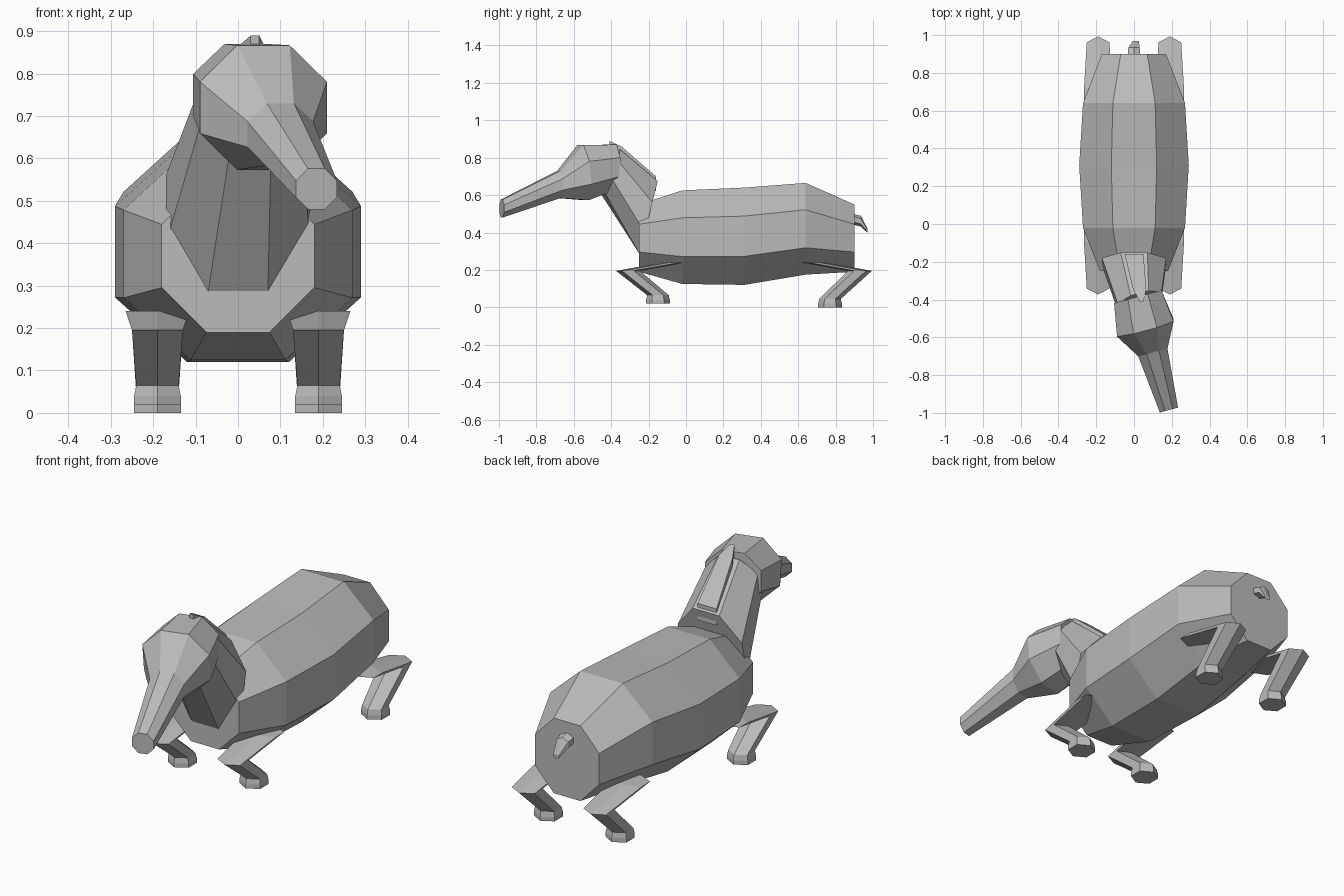
import bpy, bmesh, math
from mathutils import Vector

default_cube = bpy.data.objects.get("Cube")
if default_cube:
    bpy.data.objects.remove(default_cube, do_unlink=True)

tone = (0.5, 0.5, 0.5, 1)
clay = bpy.data.materials.new("grey clay")
clay.use_nodes = True
clay.diffuse_color = tone
clay.node_tree.nodes["Principled BSDF"].inputs["Base Color"].default_value = tone


def polygon(centre, across, up, sides):
    """Regular polygon with flat flanks, spanned by two half-axes."""
    step = math.tau / sides
    reach = 1 / math.cos(step / 2)
    angles = [(index + 0.5) * step for index in range(sides)]
    return [Vector(centre) + reach * (across * math.cos(a) + up * math.sin(a)) for a in angles]


def upright(y, z, width, height, x=0, turn=0, lean=0, sides=8):
    """Cross-section standing across the body; lean tips its top backward."""
    across = Vector((math.cos(turn), math.sin(turn), 0)) * width
    up = Vector((0, lean, 1)) * height
    return polygon((x, y, z), across, up, sides)


def level(x, y, z, width, depth):
    """Six-sided cross-section lying flat, for the legs."""
    return polygon((x, y, z), Vector((width, 0, 0)), Vector((0, depth, 0)), sides=6)


def loft(name, rings):
    """Skin a row of matching rings and cap both ends."""
    bm = bmesh.new()
    rows = [[bm.verts.new(point) for point in ring] for ring in rings]
    for near, far in zip(rows, rows[1:]):
        for index in range(len(near)):
            before = index - 1
            bm.faces.new((near[before], near[index], far[index], far[before]))
    bm.faces.new(rows[0])
    bm.faces.new(rows[-1])
    bmesh.ops.recalc_face_normals(bm, faces=bm.faces)
    mesh = bpy.data.meshes.new(name)
    bm.to_mesh(mesh)
    bm.free()
    mesh.materials.append(clay)
    part = bpy.data.objects.new(name, mesh)
    bpy.context.collection.objects.link(part)


# Barrel-shaped body, from chest to rump
loft("body", [
    upright(y=-0.25, z=0.37, width=0.18, height=0.18),
    upright(y=-0.02, z=0.375, width=0.27, height=0.25),
    upright(y=0.31, z=0.38, width=0.29, height=0.26),
    upright(y=0.64, z=0.42, width=0.27, height=0.245),
    upright(y=0.9, z=0.37, width=0.17, height=0.18),
])

# Neck, rising forward to a head that looks to the left
look = math.radians(15)
loft("neck", [
    upright(y=-0.2, z=0.48, width=0.17, height=0.195, lean=0.25),
    upright(x=0.03, y=-0.41, z=0.735, width=0.12, height=0.11, turn=look, lean=0.4),
])

# Head with a long tapering snout
loft("head", [
    upright(x=0.02, y=-0.385, z=0.75, width=0.13, height=0.12, turn=look),
    upright(x=0.06, y=-0.55, z=0.72, width=0.155, height=0.147, turn=look, lean=-0.1),
    upright(x=0.1, y=-0.68, z=0.657, width=0.08, height=0.073, turn=look),
    upright(x=0.185, y=-0.985, z=0.528, width=0.05, height=0.048, turn=look),
])

# Mane ridge along the back of the neck
loft("mane", [
    upright(y=-0.16, z=0.66, width=0.05, height=0.04, sides=4),
    upright(x=0.03, y=-0.345, z=0.81, width=0.035, height=0.05, sides=4),
    upright(x=0.04, y=-0.41, z=0.865, width=0.01, height=0.025, sides=4),
])

# Short drooping tail
loft("tail", [
    upright(y=0.88, z=0.475, width=0.035, height=0.025, sides=6),
    upright(y=0.935, z=0.46, width=0.03, height=0.025, sides=6),
    upright(x=0.01, y=0.97, z=0.41, width=0.015, height=0.01, sides=6),
])


def leg(name, x, knee, facing, lift):
    """Thigh reaching out of the belly, bent knee, shin slanting back under."""
    ankle = knee - facing * 0.16
    loft(name, [
        level(x, knee - facing * 0.25, z=0.24, width=0.075, depth=0.055),
        level(x, knee, z=0.195, width=0.06, depth=0.055),
        level(x, ankle, z=lift + 0.045, width=0.05, depth=0.05),
        level(x, ankle, z=lift + 0.02, width=0.055, depth=0.055),
        level(x, ankle, z=lift, width=0.055, depth=0.055),
    ])


# Front knees point forward, back knees point backward
for side, x in (("left", 0.19), ("right", -0.19)):
    leg(f"front_{side}_leg", x, knee=-0.31, facing=-1, lift=0.02)
    leg(f"back_{side}_leg", x, knee=0.93, facing=1, lift=0)
